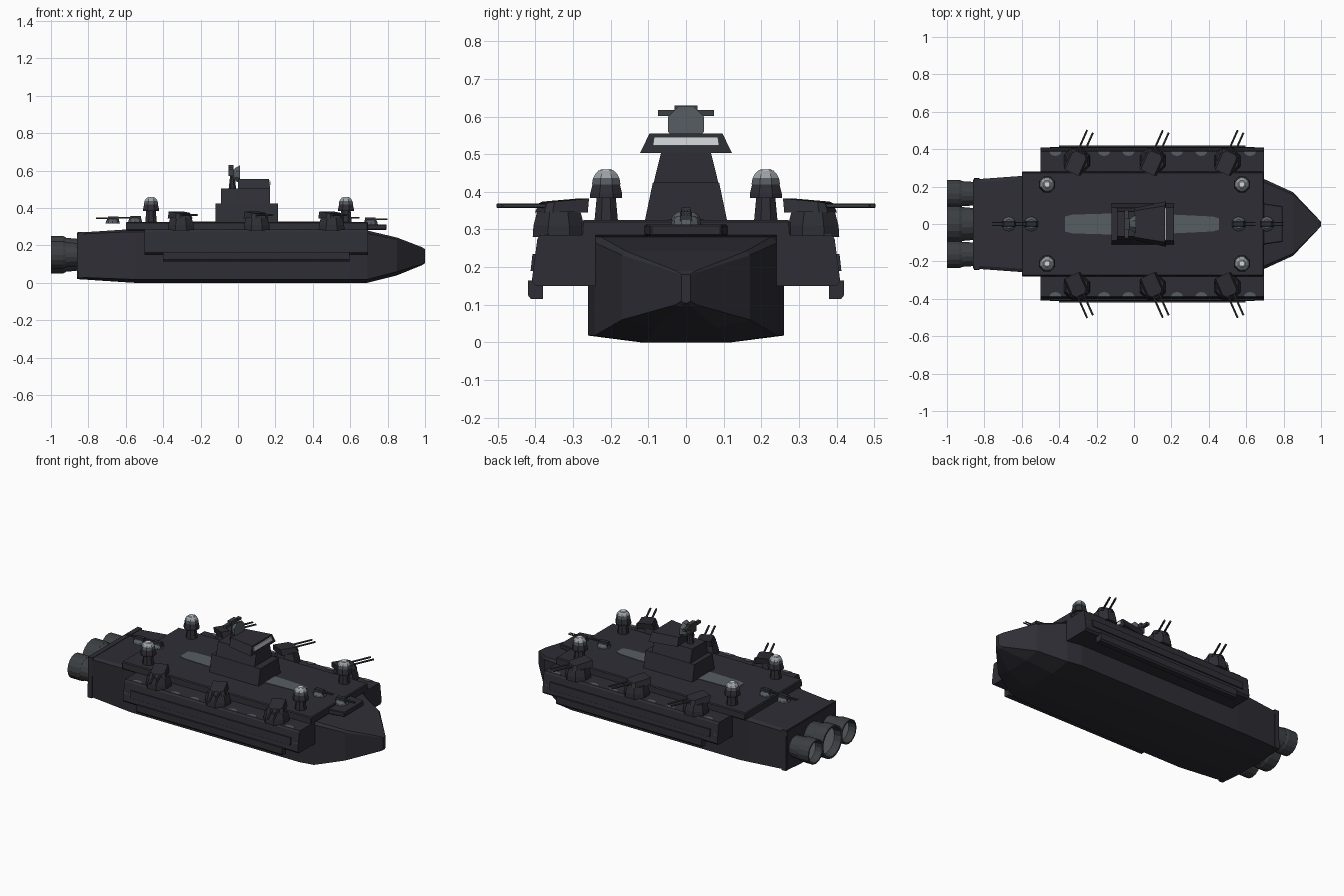
import bpy, bmesh, math
from mathutils import Matrix, Vector


def mat(name, r, g, b):
    m = bpy.data.materials.new(name)
    m.diffuse_color = (r, g, b, 1)
    return m


HULL = mat("dark_hull", 0.027, 0.027, 0.036)
GUN = mat("gun_metal", 0.045, 0.05, 0.055)
STEEL = mat("steel_grey", 0.095, 0.11, 0.125)
PALE = mat("pale_grey", 0.33, 0.35, 0.37)
LIGHT = mat("light_window", 0.65, 0.68, 0.7)


def finish(bm, name, m, loc=(0, 0, 0), rot=0, bevel=0):
    bmesh.ops.recalc_face_normals(bm, faces=bm.faces)
    me = bpy.data.meshes.new(name)
    bm.to_mesh(me)
    bm.free()
    me.materials.append(m)
    ob = bpy.data.objects.new(name, me)
    ob.location = loc
    ob.rotation_euler = (0, 0, rot)
    bpy.context.collection.objects.link(ob)
    if bevel:
        b = ob.modifiers.new("bevel", "BEVEL")
        b.width, b.segments = bevel, 1
    return ob


def loft(name, rings, m, **kw):
    bm = bmesh.new()
    vs = [[bm.verts.new(p) for p in r] for r in rings]
    n = len(rings[0])
    for a, b in zip(vs, vs[1:]):
        for i in range(n):
            bm.faces.new((a[i], a[(i + 1) % n], b[(i + 1) % n], b[i]))
    bm.faces.new(vs[0])
    bm.faces.new(vs[-1])
    return finish(bm, name, m, **kw)


def block(name, bottom, top, z0, z1, m, **kw):
    """Tapered box; bottom and top are (x0, x1, y0, y1)."""
    def ring(q, z):
        return [(q[0], q[2], z), (q[1], q[2], z), (q[1], q[3], z), (q[0], q[3], z)]
    return loft(name, [ring(bottom, z0), ring(top, z1)], m, **kw)


def lathe(name, prof, n, m, axis="Z", **kw):
    """Stack of n-sided rings; prof is (radius, height along axis)."""
    rings = []
    for r, h in prof:
        ring = []
        for i in range(n):
            a = 2 * math.pi * (i + 0.5) / n
            u, v = r * math.cos(a), r * math.sin(a)
            ring.append((u, v, h) if axis == "Z" else (h, u, v))
        rings.append(ring)
    return loft(name, rings, m, **kw)


# hull: x, bottom z, chine z, top edge z, deck z, half width
def hull_ring(x, zb, zc, ze, zt, w):
    half = [(0.46 * w, zb), (w, zc), (w, ze), (0.93 * w, zt)]
    return [(x, y, z) for y, z in half] + [(x, -y, z) for y, z in reversed(half)]


loft("hull", [hull_ring(*s) for s in [
    (-0.86, 0.02, 0.03, 0.26, 0.268, 0.238), (-0.60, 0.003, 0.02, 0.272, 0.285, 0.257),
    (-0.55, 0, 0.018, 0.272, 0.287, 0.26), (0.60, 0, 0.018, 0.272, 0.287, 0.26),
    (0.69, 0, 0.018, 0.265, 0.28, 0.243), (0.85, 0.04, 0.06, 0.232, 0.242, 0.17),
    (0.985, 0.095, 0.10, 0.185, 0.19, 0.028), (1.0, 0.105, 0.11, 0.175, 0.18, 0.012)]], HULL)
block("stern_rim", (-0.855, -0.825, -0.247, 0.247), (-0.855, -0.825, -0.242, 0.242), 0.025, 0.273, HULL)

# main deck, bow platform and deck stripe
block("main_deck", (-0.60, 0.695, -0.28, 0.28), (-0.60, 0.695, -0.277, 0.277), 0.28, 0.325, HULL, bevel=0.005)
loft("bow_platform", [[(0.66, -0.115, z), (0.795, -0.095, z), (0.795, 0.095, z), (0.66, 0.115, z)]
                      for z in (0.283, 0.313)], HULL, bevel=0.004)
loft("deck_stripe", [[(-0.37, -0.04, z), (-0.33, -0.05, z), (0, -0.06, z), (0.42, -0.04, z), (0.455, -0.03, z),
                      (0.455, 0.03, z), (0.42, 0.04, z), (0, 0.06, z), (-0.33, 0.05, z), (-0.37, 0.04, z)]
                     for z in (0.322, 0.328)], STEEL)

# engines
for y, r, label in ((-0.162, 0.074, "right"), (0, 0.1, "middle"), (0.162, 0.074, "left")):
    lathe("engine_neck_" + label, [(r * 0.85, -0.84), (r * 0.93, -0.925)], 16, GUN, "X", loc=(0, y, 0.15))
    bm = bmesh.new()
    prof = [(r * 0.93, -0.92), (r, -0.935), (r, -1.0), (r * 0.88, -1.0), (r * 0.8, -0.95), (r * 0.8, -0.92)]
    rings = [[bm.verts.new((h, q * math.cos(i * math.pi / 8), q * math.sin(i * math.pi / 8)))
              for i in range(16)] for q, h in prof]
    for a, b in zip(rings, rings[1:] + rings[:1]):
        for i in range(16):
            bm.faces.new((a[i], a[i - 1], b[i - 1], b[i]))
    finish(bm, "engine_nozzle_" + label, GUN, loc=(0, y, 0.15))
    lathe("engine_glow_" + label, [(r * 0.84, -0.95), (r * 0.84, -0.957)], 16, PALE, "X", loc=(0, y, 0.15))


def gun_pair(name, x, y, z, rot, start, end, gap, r):
    for k in (-1, 1):
        ob = lathe(name, [(r, start), (r, end)], 6, GUN, "X", loc=(x, y, z), rot=rot)
        for v in ob.data.vertices:
            v.co.y += k * gap


# side sponsons with rails, vents, lamps and turrets
for s, side in ((-1, "right"), (1, "left")):
    sec = [(0.24, 0.15), (0.398, 0.15), (0.41, 0.162), (0.395, 0.275), (0.388, 0.285), (0.24, 0.285)]
    loft("sponson_" + side, [[(x, s * y, z) for y, z in sec] for x in (-0.50, 0.695)], HULL)
    sec = [(0.38, 0.115), (0.412, 0.115), (0.42, 0.125), (0.42, 0.165), (0.38, 0.165)]
    loft("side_rail_" + side, [[(x, s * y, z) for y, z in sec] for x in (-0.40, 0.595)], HULL)
    sec = [(0.39, 0.19), (0.413, 0.19), (0.408, 0.235), (0.39, 0.235)]
    loft("side_strake_" + side, [[(x, s * y, z) for y, z in sec] for x in (-0.45, 0.645)], HULL)
    for x in (-0.475, 0.67):
        block("side_lamp_" + side, (x - 0.02, x + 0.02, s * 0.39 - 0.014, s * 0.39 + 0.014),
              (x - 0.02, x + 0.02, s * 0.39 - 0.01, s * 0.39 + 0.01), 0.208, 0.222, PALE)
    for i in range(9):
        x = -0.42 + 0.13 * i
        pts = [(x + 0.032 * math.cos(a * math.pi / 6), s * (0.388 - 0.024 * math.sin(a * math.pi / 6)))
               for a in range(7)]
        loft("sponson_vent_" + side, [[(px, py, z) for px, py in pts] for z in (0.283, 0.288)], STEEL)
    for x in (-0.305, 0.1, 0.5):
        y, rot = s * 0.338, s * math.radians(66)
        lathe("turret_base_" + side, [(0.075, 0.28), (0.073, 0.31), (0.062, 0.348)], 8, HULL, loc=(x, y, 0))
        loft("turret_head_" + side, [
            [(-0.062, -0.05, 0.345), (0.04, -0.05, 0.345), (0.056, -0.03, 0.345),
             (0.056, 0.03, 0.345), (0.04, 0.05, 0.345), (-0.062, 0.05, 0.345)],
            [(-0.07, -0.04, 0.382), (0.03, -0.04, 0.374), (0.046, -0.025, 0.37),
             (0.046, 0.025, 0.37), (0.03, 0.04, 0.374), (-0.07, 0.04, 0.382)]],
            HULL, loc=(x, y, 0), rot=rot)
        gun_pair("turret_barrel_" + side, x, y, 0.363, rot, 0.02, 0.172, 0.017, 0.006)

    # domed corner towers
    for x in (-0.465, 0.577):
        p = (x, s * 0.212, 0)
        lathe("tower_stem_" + side, [(0.034, 0.32), (0.027, 0.39)], 8, HULL, loc=p)
        lathe("tower_drum_" + side, [(0.046, 0.383), (0.046, 0.395), (0.039, 0.421)], 8, HULL, loc=p)
        lathe("tower_collar_" + side, [(0.041, 0.42), (0.038, 0.437)], 8, STEEL, loc=p)
        lathe("tower_dome_" + side, [(0.038, 0.436), (0.032, 0.447), (0.022, 0.457)], 8, PALE, loc=p)
        lathe("tower_cap_" + side, [(0.02, 0.456), (0.015, 0.46)], 8, LIGHT, loc=p)

# small centreline guns, facing outwards fore and aft
for x, z, rot in ((-0.67, 0.318, math.pi), (-0.55, 0.322, math.pi), (0.56, 0.322, 0), (0.71, 0.312, 0)):
    lathe("deck_gun_base", [(0.04, z), (0.037, z + 0.012), (0.024, z + 0.024)], 10, STEEL, loc=(x, 0, 0))
    block("deck_gun_head", (-0.035, 0.035, -0.016, 0.016), (-0.03, 0.025, -0.012, 0.012),
          z + 0.01, z + 0.036, HULL, loc=(x, 0, 0), rot=rot)
    gun_pair("deck_gun_barrel", x, 0, z + 0.027, rot, 0, 0.09, 0.008, 0.004)

# bridge tower
block("bridge_lower", (-0.12, 0.215, -0.11, 0.11), (-0.12, 0.215, -0.088, 0.088), 0.32, 0.425, HULL)
block("bridge_middle", (-0.09, 0.172, -0.087, 0.087), (-0.09, 0.172, -0.066, 0.066), 0.42, 0.505, HULL)
loft("bridge_cabin", [
    [(0, -0.085, 0.503), (0.172, -0.122, 0.503), (0.172, 0.122, 0.503), (0, 0.085, 0.503)],
    [(0, -0.07, 0.555), (0.165, -0.097, 0.555), (0.165, 0.097, 0.555), (0, 0.07, 0.555)]], HULL)
block("bridge_window", (0.16, 0.174, -0.088, 0.088), (0.16, 0.172, -0.085, 0.085), 0.523, 0.546, LIGHT)

# radar dish on its mast
lathe("radar_mast", [(0.022, 0.50), (0.012, 0.58)], 8, HULL, loc=(-0.03, 0, 0))
lathe("radar_dish", [(0.018, -0.035), (0.04, -0.01), (0.052, 0.01)], 8, STEEL, "X", loc=(0, 0, 0.58))
block("radar_bar", (-0.05, -0.03, -0.075, 0.075), (-0.05, -0.03, -0.075, 0.075), 0.602, 0.618, GUN)
block("radar_box", (-0.05, -0.025, -0.03, 0.03), (-0.05, -0.025, -0.03, 0.03), 0.57, 0.63, GUN)
